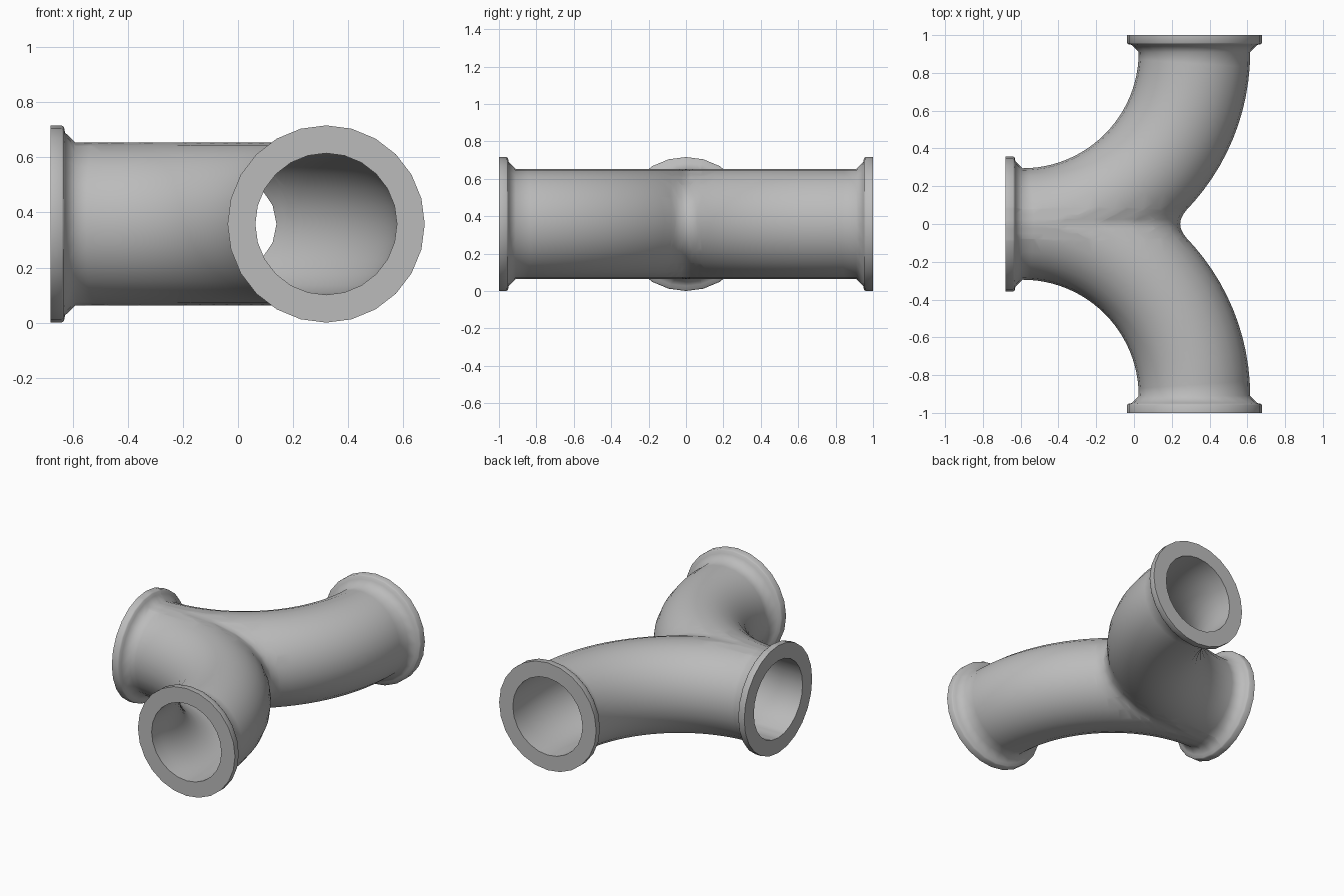
import bpy, bmesh, math
from mathutils import Vector

SIDES, ARC_STEPS = 24, 24
PIPE_R, BORE_R, BEND_R = 0.295, 0.257, 0.91
HEIGHT = 0.358
START_X, BEND_X, END_Y = -0.68, -0.59, 1.0
FLANGE = [(0, 0.358), (0.04, 0.358), (0.048, 0.352), (0.052, 0.332), (0.09, PIPE_R)]

cube = bpy.data.objects.get("Cube")
if cube:
    bpy.data.objects.remove(cube, do_unlink=True)

grey = bpy.data.materials.new("cast metal grey")
grey.use_nodes = True
grey.diffuse_color = (0.5, 0.5, 0.5, 1)
grey.node_tree.nodes["Principled BSDF"].inputs["Base Color"].default_value = (0.5, 0.5, 0.5, 1)

bm = bmesh.new()


def ring(x, y, heading, radius):
    """Circle of vertices square to the pipe's direction."""
    side = Vector((-math.sin(heading), math.cos(heading), 0))
    verts = []
    for i in range(SIDES):
        a = math.tau * i / SIDES
        offset = side * (radius * math.cos(a)) + Vector((0, 0, radius * math.sin(a)))
        verts.append(bm.verts.new(Vector((x, y, 0)) + offset))
    return verts


# Elbow: flange, bend, flange on the outside, then back along the bore
bend = []
for i in range(ARC_STEPS + 1):
    t = math.pi / 2 * i / ARC_STEPS
    bend.append((BEND_X + BEND_R * math.sin(t), BEND_R * (1 - math.cos(t)), t))
end_x = BEND_X + BEND_R

rings = [ring(START_X + d, 0, 0, r) for d, r in FLANGE]
rings += [ring(*p, PIPE_R) for p in bend[1:-1]]
rings += [ring(end_x, END_Y - d, math.pi / 2, r) for d, r in reversed(FLANGE)]
rings.append(ring(end_x, END_Y, math.pi / 2, BORE_R))
rings += [ring(*p, BORE_R) for p in reversed(bend)]
rings.append(ring(START_X, 0, 0, BORE_R))

for a, b in zip(rings, rings[1:] + rings[:1]):
    for i in range(SIDES):
        j = (i + 1) % SIDES
        bm.faces.new((a[i], a[j], b[j], b[i]))


def slice_at(y, clear=False):
    bmesh.ops.bisect_plane(bm, geom=bm.verts[:] + bm.edges[:] + bm.faces[:], dist=0.0001,
                           plane_co=(0, y, 0), plane_no=(0, 1, 0), clear_inner=clear)


# Trim to the half on the branch side, with loops for the rounded crotch
slice_at(0, clear=True)
FILLET = 0.08
for y in (0.025, 0.05, FILLET):
    slice_at(y)

# Round the crotch where the two branches part
for v in bm.verts:
    to_axis = math.hypot(v.co.x - BEND_X, v.co.y - BEND_R) - BEND_R
    outer = math.hypot(to_axis, v.co.z) > (PIPE_R + BORE_R) / 2
    if outer and v.co.y < FILLET and v.co.x > -0.3:
        fade = min(1, (v.co.x + 0.3) / 0.45)
        v.co.x += 0.045 * fade * (1 - v.co.y / FILLET) ** 2

# Mirror the half to make the second branch
bmesh.ops.mirror(bm, geom=bm.verts[:] + bm.edges[:] + bm.faces[:],
                 axis='Y', merge_dist=0.0005)
bmesh.ops.remove_doubles(bm, verts=bm.verts[:], dist=0.0003)
bmesh.ops.recalc_face_normals(bm, faces=bm.faces[:])
bmesh.ops.translate(bm, verts=bm.verts[:], vec=(0, 0, HEIGHT))

mesh = bpy.data.meshes.new("branched_pipe")
bm.to_mesh(mesh)
bm.free()
mesh.materials.append(grey)
pipe = bpy.data.objects.new("branched_pipe", mesh)
bpy.context.collection.objects.link(pipe)

bpy.ops.object.select_all(action='DESELECT')
pipe.select_set(True)
bpy.context.view_layer.objects.active = pipe
bpy.ops.object.shade_smooth_by_angle(angle=math.radians(50))
